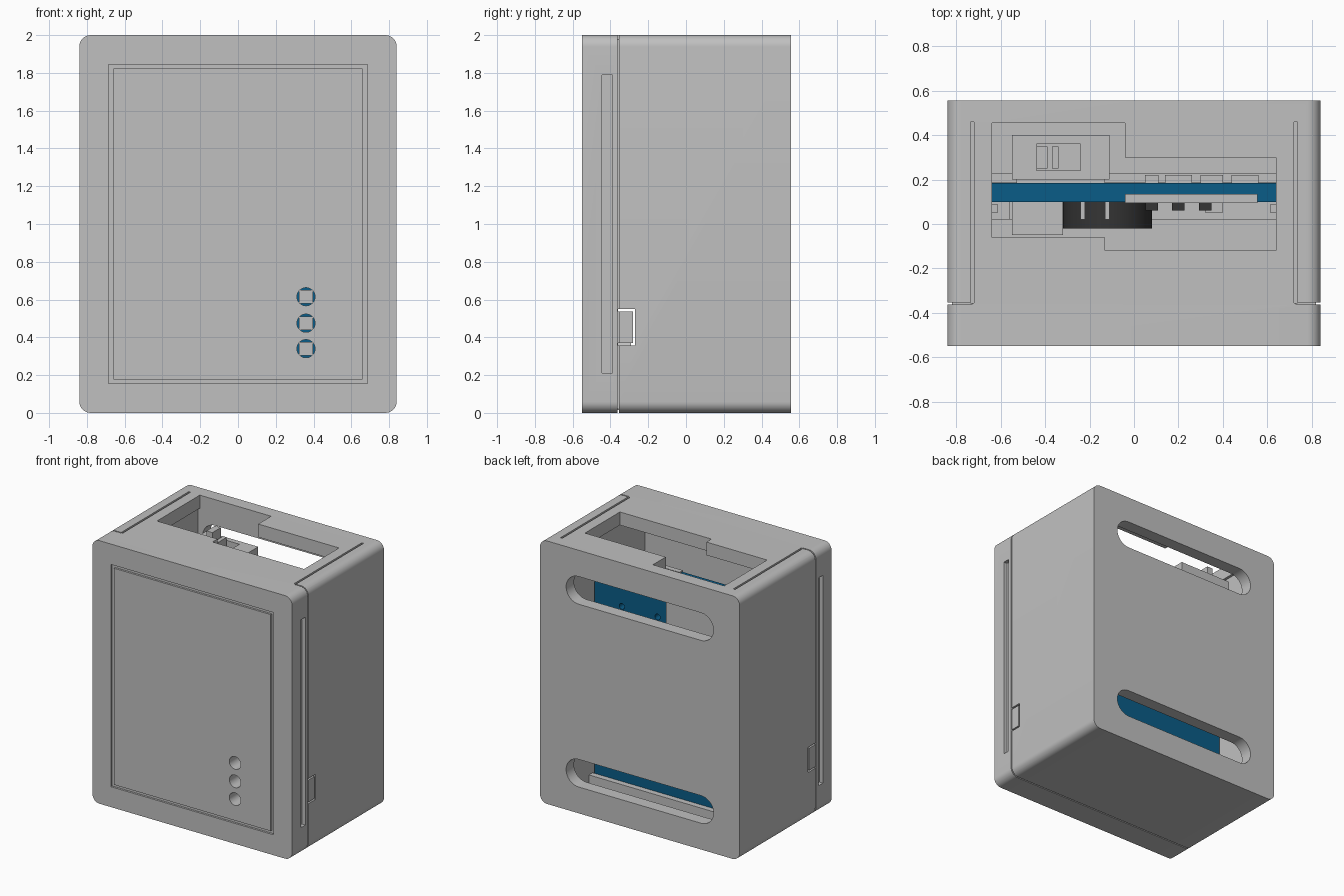
import bpy, math
from mathutils import Matrix, Vector

if "Cube" in bpy.data.objects:
    bpy.data.objects.remove(bpy.data.objects["Cube"])


def material(name, rgb):
    m = bpy.data.materials.new(name)
    m.diffuse_color = (*rgb, 1)
    m.use_nodes = True
    m.node_tree.nodes["Principled BSDF"].inputs["Base Color"].default_value = m.diffuse_color
    return m


GREY = material("light grey", (0.53, 0.53, 0.53))
BLUE = material("board blue", (0.003, 0.107, 0.245))
DARK = material("charcoal", (0.035, 0.035, 0.035))


def mesh_object(name, verts, faces, mat=GREY):
    me = bpy.data.meshes.new(name)
    me.from_pydata(verts, [], faces)
    me.materials.append(mat)
    ob = bpy.data.objects.new(name, me)
    bpy.context.collection.objects.link(ob)
    return ob


def prism(name, outline, a, b, axis="y", mat=GREY):
    """Extrude a counter-clockwise outline along y (outline x,z) or z (outline x,y)."""
    n = len(outline)
    if axis == "y":
        verts = [(u, a, v) for u, v in outline] + [(u, b, v) for u, v in outline]
    else:
        verts = [(u, v, b) for u, v in outline] + [(u, v, a) for u, v in outline]
    faces = [tuple(range(n)), tuple(reversed(range(n, 2 * n)))]
    faces += [((i + 1) % n, i, i + n, (i + 1) % n + n) for i in range(n)]
    return mesh_object(name, verts, faces, mat)


def box(name, x, y, z, mat=GREY):
    return prism(name, [(x[0], z[0]), (x[1], z[0]), (x[1], z[1]), (x[0], z[1])], *y, mat=mat)


def rounded(hx, z0, z1, r, seg=8):
    """Rounded rectangle outline in the xz plane."""
    pts = []
    for k, (cx, cz) in enumerate([(hx - r, z1 - r), (r - hx, z1 - r), (r - hx, z0 + r), (hx - r, z0 + r)]):
        for i in range(seg + 1):
            t = math.pi / 2 * (k + i / seg)
            p = (cx + r * math.cos(t), cz + r * math.sin(t))
            if not pts or (Vector(p) - Vector(pts[-1])).length > 1e-5:
                pts.append(p)
    if (Vector(pts[0]) - Vector(pts[-1])).length < 1e-5:
        pts.pop()
    return pts


def circle(cx, cz, r, n=32):
    return [(cx + r * math.cos(2 * math.pi * i / n), cz + r * math.sin(2 * math.pi * i / n)) for i in range(n)]


def cut(target, cutter):
    m = target.modifiers.new("cut", "BOOLEAN")
    m.operation, m.solver, m.object = "DIFFERENCE", "EXACT", cutter
    bpy.context.view_layer.objects.active = target
    bpy.ops.object.modifier_apply(modifier=m.name)
    bpy.data.objects.remove(cutter)


def smooth(ob):
    bpy.ops.object.select_all(action="DESELECT")
    ob.select_set(True)
    bpy.context.view_layer.objects.active = ob
    bpy.ops.object.shade_smooth_by_angle(angle=math.radians(30))


# Case: rounded block, hollow inside
case = prism("case", rounded(0.84, 0, 2, 0.06), -0.55, 0.555)
cut(case, box("cavity", (-0.66, 0.66), (-0.45, 0.46), (0.05, 1.9)))

# Stepped opening in the top
cut(case, prism("top_opening", [(-0.64, -0.06), (-0.13, -0.06), (-0.13, -0.12), (0.64, -0.12),
                                (0.64, 0.30), (-0.04, 0.30), (-0.04, 0.455), (-0.64, 0.455)], 1.8, 2.1, "z"))

# Two long round-ended vents in the back
for z in (0.305, 1.695):
    cut(case, prism("vent", rounded(0.62, z - 0.105, z + 0.105, 0.105, 10), 0.4, 0.6))

# Thin frame groove on the front
for s in (-1, 1):
    xs = sorted((s * 0.66, s * 0.685))
    zs = sorted((1 + s * 0.823, 1 + s * 0.845))
    cut(case, box("groove", xs, (-0.6, -0.535), (0.155, 1.845)))
    cut(case, box("groove", (-0.68, 0.68), (-0.6, -0.535), zs))

# Three button holes
BUTTON_X, BUTTON_Z = 0.36, (0.34, 0.475, 0.615)
for z in BUTTON_Z:
    cut(case, prism("hole", circle(BUTTON_X, z, 0.048), -0.6, -0.4))

# Seam between cover and shell, side finger grooves and top slits
for s in (-1, 1):
    cut(case, box("seam", sorted((s * 0.82, s * 0.9)), (-0.363, -0.354), (-0.1, 2.1)))
    cut(case, box("seam", sorted((s * 0.73, s * 0.9)), (-0.363, -0.354), (1.98, 2.1)))
    cut(case, box("finger_groove", sorted((s * 0.81, s * 0.9)), (-0.445, -0.39), (0.21, 1.79)))
    cut(case, box("slit", sorted((s * 0.72, s * 0.735)), (-0.355, 0.46), (1.7, 2.1)))
cut(case, box("seam", (-0.9, 0.9), (-0.363, -0.354), (-0.1, 0.015)))

# Gap around the side clips, open right across
for y, z in (((-0.36, -0.27), (0.358, 0.37)), ((-0.36, -0.27), (0.538, 0.55)), ((-0.281, -0.269), (0.36, 0.548))):
    cut(case, box("clip_gap", (-0.9, 0.9), y, z))
smooth(case)

# Sleeves behind the button holes
for z in BUTTON_Z:
    sleeve = prism("button_sleeve", circle(BUTTON_X, z, 0.06), -0.455, -0.29)
    cut(sleeve, prism("bore", circle(BUTTON_X, z, 0.048), -0.5, -0.2))
    smooth(sleeve)

# Circuit board with mounting holes, resting on a ledge between side rails
board = box("circuit_board", (-0.64, 0.64), (0.10, 0.185), (0.1, 1.81), BLUE)
for x, z in ((0.41, 1.46), (0.11, 1.46), (0.56, 0.42), (-0.56, 0.42)):
    cut(board, prism("hole", circle(x, z, 0.022, 16), 0, 0.3))
box("board_ledge_back", (-0.655, 0.655), (0.186, 0.23), (0.04, 0.13))
box("board_ledge_front", (-0.655, 0.655), (0.02, 0.099), (0.04, 0.13))
for s in (-1, 1):
    box("board_rail", sorted((s * 0.615, s * 0.665)), (0.05, 0.09), (0.04, 1.75))

# Push buttons
for z in BUTTON_Z:
    box("push_button", (BUTTON_X - 0.038, BUTTON_X + 0.038), (0.05, 0.101), (z - 0.036, z + 0.036))

# Large connector on the back of the board, with a window and a post
connector = box("connector", (-0.55, -0.11), (0.2, 0.4), (1.3, 1.77))
cut(connector, box("window", (-0.44, -0.24), (0.24, 0.36), (1.6, 1.9)))
box("connector_base", (-0.53, -0.13), (0.184, 0.205), (1.32, 1.76))
box("connector_post", (-0.44, -0.39), (0.25, 0.35), (1.5, 1.86))
box("connector_post", (-0.37, -0.34), (0.25, 0.35), (1.5, 1.80))

# Parts on the front of the board
box("terminal_block", (-0.55, -0.32), (-0.05, 0.10), (1.2, 1.7))
sounder = prism("round_sounder", circle(-0.12, 1.1, 0.2, 40), -0.02, 0.101, mat=DARK)
smooth(sounder)
box("edge_strip", (-0.04, 0.555), (0.095, 0.135), (1.6, 1.82))
for x in (-0.55, -0.44, -0.23, -0.12):
    box("solder_pin", (x - 0.01, x + 0.01), (0.02, 0.101), (1.5, 1.53))
for x, z in ((0.08, 1.5), (0.2, 1.3), (0.32, 1.4)):
    box("small_chip", (x - 0.028, x + 0.028), (0.06, 0.101), (z, z + 0.1), DARK)

# Parts on the back of the board
for x, w, z in ((0.08, 0.06, 1.2), (0.2, 0.12, 1.0), (0.35, 0.1, 1.25), (0.5, 0.12, 0.9)):
    box("small_part", (x - w / 2, x + w / 2), (0.184, 0.22), (z, z + 0.12))
